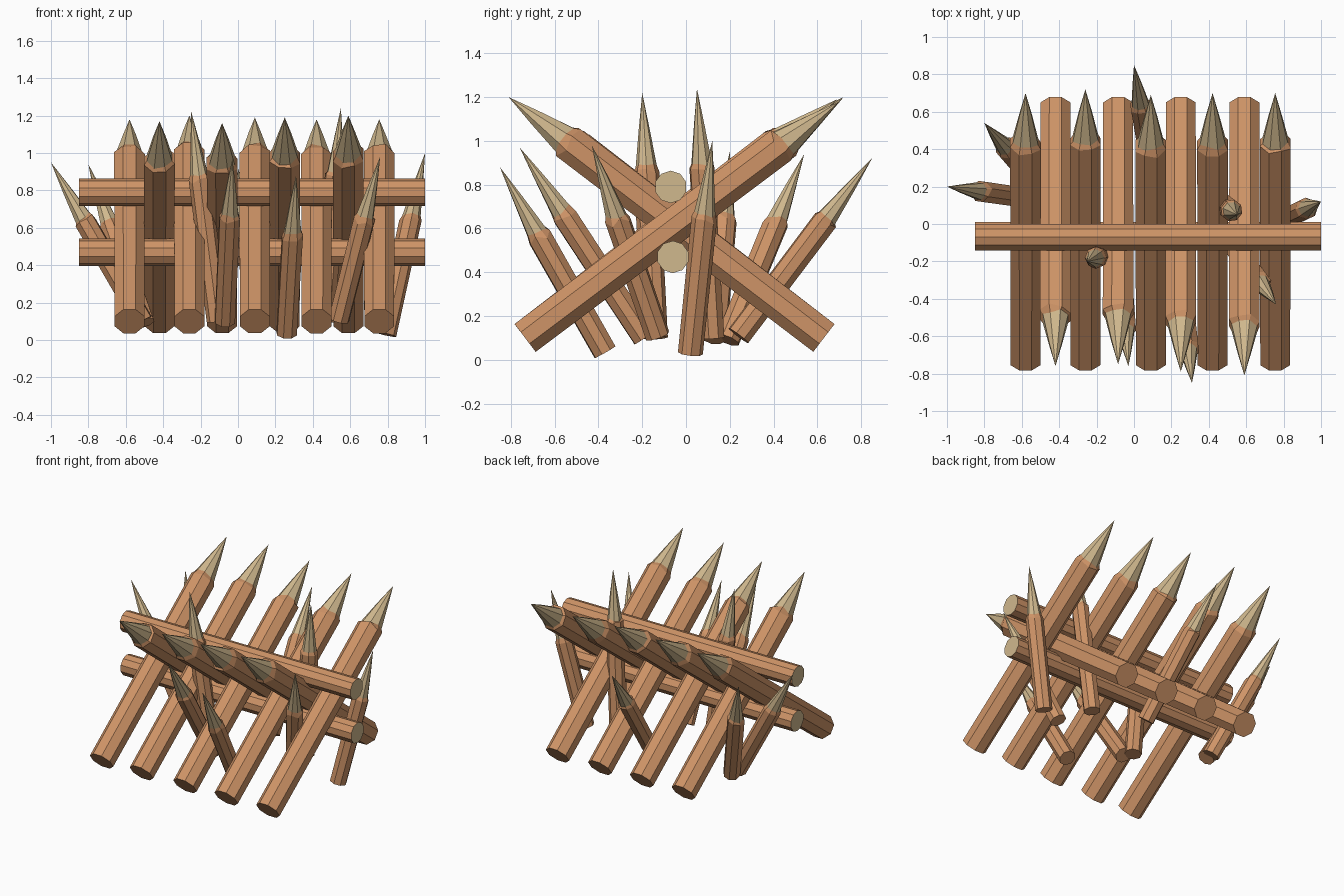
import bpy, bmesh, math, random
from mathutils import Vector

if "Cube" in bpy.data.objects:
    bpy.data.objects.remove(bpy.data.objects["Cube"])

random.seed(4)


def material(name, rgb):
    m = bpy.data.materials.new(name)
    m.diffuse_color = (*rgb, 1)
    m.use_nodes = True
    m.node_tree.nodes["Principled BSDF"].inputs["Base Color"].default_value = m.diffuse_color
    return m


BARK = material("bark brown", (0.62, 0.295, 0.135))
CUT = material("cut wood", (0.63, 0.48, 0.27))


def log(name, start, end, rings, sides, start_cut, tip):
    """Loft rings of (distance, radius, jitter, is_cut) from start towards end."""
    start, end = Vector(start), Vector(end)
    axis = end - start
    length = axis.length
    quat = axis.to_track_quat('Z', 'Y')
    bm = bmesh.new()
    loops = []
    for dist, radius, jitter, _ in rings:
        loop = []
        for i in range(sides):
            a = math.tau * (i + 0.5) / sides
            d = dist + random.uniform(-jitter, jitter)
            p = Vector((radius * math.cos(a), radius * math.sin(a), d))
            loop.append(bm.verts.new(start + quat @ p))
        loops.append(loop)
    for k in range(len(loops) - 1):
        for i in range(sides):
            j = (i + 1) % sides
            f = bm.faces.new((loops[k][i], loops[k][j], loops[k + 1][j], loops[k + 1][i]))
            f.material_index = int(rings[k + 1][3])
    bm.faces.new(loops[0][::-1]).material_index = int(start_cut)
    # pointed tip, or a flat sawn end
    if tip:
        apex = bm.verts.new(end)
        for i in range(sides):
            f = bm.faces.new((loops[-1][i], loops[-1][(i + 1) % sides], apex))
            f.material_index = 1
    else:
        bm.faces.new(loops[-1]).material_index = 1
    bmesh.ops.recalc_face_normals(bm, faces=bm.faces)
    mesh = bpy.data.meshes.new(name)
    bm.to_mesh(mesh)
    bm.free()
    mesh.materials.append(BARK)
    mesh.materials.append(CUT)
    ob = bpy.data.objects.new(name, mesh)
    bpy.context.collection.objects.link(ob)
    return ob


def stake(name, base, tip, radius, tip_len):
    length = (Vector(tip) - Vector(base)).length
    s = length - tip_len
    rings = [(0, radius * 0.97, 0, False),
             (s, radius, 0.018, False),
             (s + 0.025, radius * 0.82, 0.012, False),
             (s + tip_len * 0.55, radius * 0.42, 0, True)]
    return log(name, base, tip, rings, 8, False, True)


# Large stakes leaning backwards
for x, ty, tz in ((-0.58, 0.70, 1.18), (-0.26, 0.72, 1.20), (0.09, 0.69, 1.19),
                  (0.42, 0.70, 1.18), (0.755, 0.70, 1.18)):
    stake("back_leaning_stake", (x, -0.735, 0.10), (x, ty, tz), 0.089, 0.345)

# Large stakes leaning forwards
for x, ty, tz in ((-0.42, -0.76, 1.17), (-0.085, -0.75, 1.16),
                  (0.25, -0.79, 1.19), (0.59, -0.81, 1.20)):
    stake("front_leaning_stake", (x, 0.63, 0.10), (x, ty, tz), 0.089, 0.345)

# Small loose stakes: base and tip
small = (((-0.51, 0.13, 0.10), (-1.00, 0.20, 0.95)),
         ((-0.50, 0.19, 0.09), (-0.80, 0.54, 0.94)),
         ((0.10, 0.24, 0.11), (0.00, 0.85, 0.92)),
         ((-0.11, -0.14, 0.10), (-0.25, -0.20, 1.22)),
         ((0.46, 0.12, 0.10), (0.55, 0.05, 1.24)),
         ((0.79, 0.02, 0.03), (1.00, 0.12, 1.00)),
         ((0.54, -0.13, 0.11), (0.76, -0.43, 0.98)),
         ((0.26, -0.37, 0.035), (0.31, -0.85, 0.88)),
         ((-0.07, -0.19, 0.10), (-0.03, -0.76, 0.97)))
for base, tip in small:
    stake("small_stake", base, tip, 0.059, 0.37)

# Two horizontal rails with pale sawn ends
for name, y, z in (("upper_rail", -0.07, 0.79), ("lower_rail", -0.06, 0.47)):
    log(name, (-0.85, y, z), (1.0, y, z),
        [(0, 0.074, 0, False), (1.85, 0.074, 0, False)], 10, True, False)
